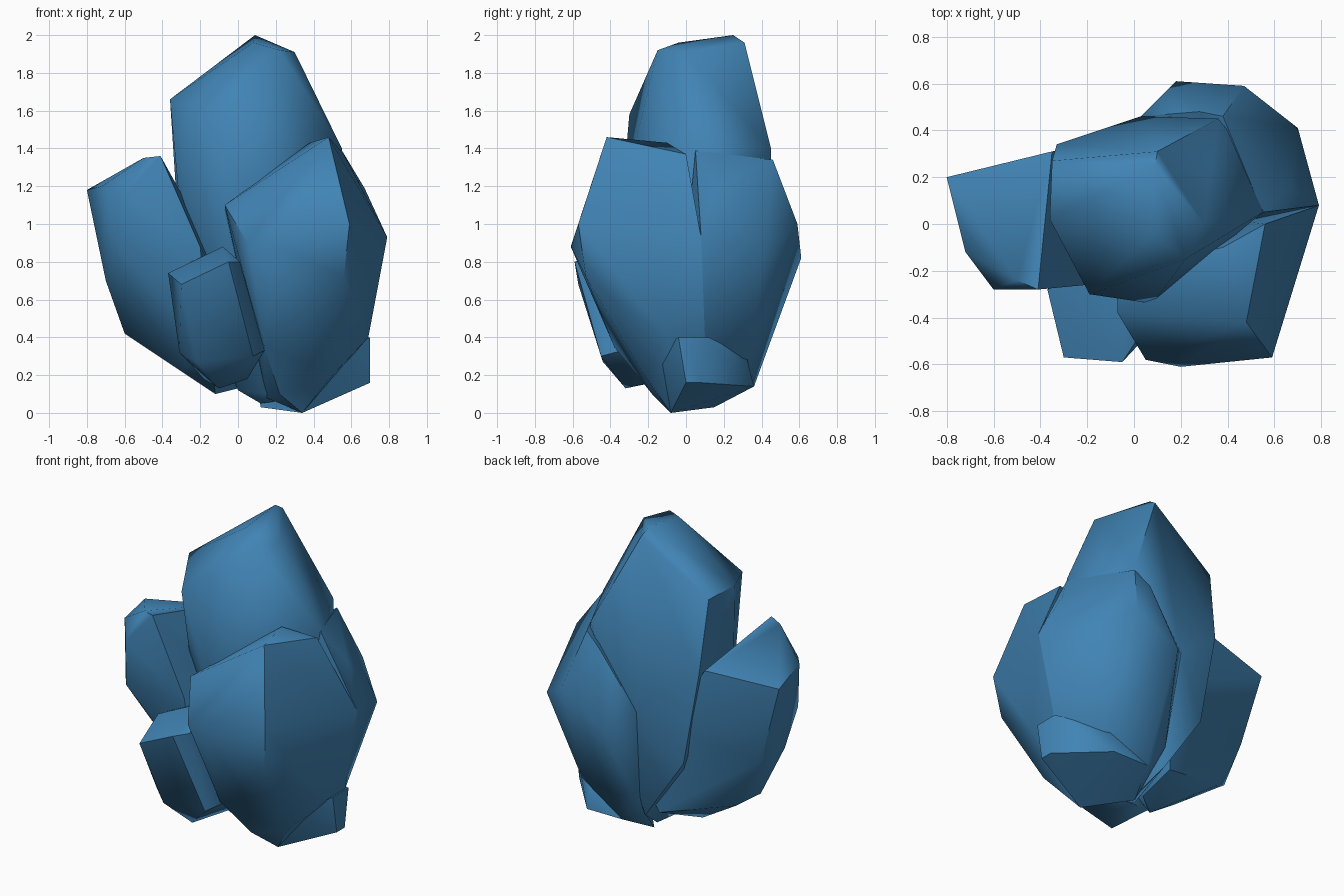
import bpy
import bmesh
import math
from mathutils import Vector

# Remove the default cube
default_cube = bpy.data.objects.get("Cube")
if default_cube:
    bpy.data.objects.remove(default_cube, do_unlink=True)

# One blue mineral colour
blue = bpy.data.materials.new("crystal blue")
blue.use_nodes = True
colour = (0.052, 0.23, 0.46, 1)
blue.diffuse_color = colour
blue.node_tree.nodes["Principled BSDF"].inputs["Base Color"].default_value = colour
blue.node_tree.nodes["Principled BSDF"].inputs["Roughness"].default_value = 0.6


def make_shard(name, *rings):
    """Wrap a convex skin around a few corner rings given in hundredths."""
    shard_mesh = bpy.data.meshes.new(name)
    bm = bmesh.new()
    for ring in rings:
        for corner in ring:
            bm.verts.new(Vector(corner) / 100)
    hull = bmesh.ops.convex_hull(bm, input=bm.verts[:])
    unused = [v for v in hull["geom_interior"] if isinstance(v, bmesh.types.BMVert)]
    bmesh.ops.delete(bm, geom=unused, context="VERTS")
    # Merge nearly flat triangles into broad facets
    bmesh.ops.dissolve_limit(
        bm, angle_limit=math.radians(4), verts=bm.verts[:], edges=bm.edges[:])
    bmesh.ops.recalc_face_normals(bm, faces=bm.faces[:])
    bm.to_mesh(shard_mesh)
    bm.free()
    shard_mesh.materials.append(blue)
    shard = bpy.data.objects.new(name, shard_mesh)
    bpy.context.collection.objects.link(shard)

    # Soft facets with the strong ridges kept crisp
    bpy.ops.object.select_all(action="DESELECT")
    shard.select_set(True)
    bpy.context.view_layer.objects.active = shard
    bpy.ops.object.shade_smooth_by_angle(angle=math.radians(50))
    return shard


# Tall shard: slanted tip, shoulder, root
tip = [(-36, 2, 166), (-35, 27, 166), (9, 25, 200), (10, 31, 196),
       (8, -4, 196), (22, -15, 192), (30, 0, 191)]
shoulder = [(-19, -30, 158), (12, -27, 148), (55, 5, 140), (36, 45, 140),
            (-33, 34, 120), (-30, -5, 100), (8, -34, 112)]
root = [(3, 46, 92), (-22, 34, 60), (60, 15, 100), (12, 12, 5),
        (34, 0, 8), (5, 34, 20), (0, 0, 12)]
make_shard("tall_shard", tip, shoulder, root)

# Wide shoulder shard hugging the back of the tall one
crest = [(55, 5, 139), (38, 46, 134), (28, 48, 126), (67, 15, 119), (3, 46, 91)]
belly = [(18, 61, 82), (47, 59, 100), (70, 41, 84), (79, 8, 93)]
root = [(12, 15, 3), (34, -8, 2), (69, 10, 40),
        (20, 36, 14), (8, 38, 30), (50, 34, 32)]
make_shard("back_shoulder_shard", crest, belly, root)

# Broad shard at the front
tip = [(48, -42, 146), (38, -10, 143), (-7, -38, 110), (-7, -20, 108)]
belly = [(5, -58, 90), (20, -61, 88), (59, -57, 100), (79, 8, 93),
         (4, -46, 70), (56, -53, 72), (56, 0, 137)]
root = [(14, -38, 35), (22, -18, 10), (34, -8, 0), (69, 10, 40),
        (69, -10, 40), (50, -22, 20), (15, 5, 8)]
make_shard("broad_front_shard", tip, belly, root)

# Chipped foot under the two wide shards
foot_top = [(70, -4, 40), (70, 12, 40), (50, -18, 30), (45, 32, 30), (20, 30, 30)]
foot_base = [(70, 0, 16), (70, 8, 16), (45, 36, 14), (20, 36, 14),
             (12, 15, 3), (28, 0, 2), (34, -8, 0)]
make_shard("chipped_foot", foot_top, foot_base)

# Leaning shard on the side
tip = [(-80, 20, 118), (-68, 21, 119), (-35, 31, 122), (-72, -12, 120),
       (-60, -28, 115), (-50, -24, 135), (-41, -28, 136)]
belly = [(-70, 0, 70), (-62, -25, 85), (-32, -25, 115), (-20, -26, 88),
         (-10, 37, 80), (-66, 18, 68)]
root = [(-60, 10, 42), (-48, 18, 34), (-30, 0, 22), (-12, 0, 10),
        (0, 8, 13), (-2, 30, 22), (4, 37, 45), (-15, -20, 35)]
make_shard("leaning_side_shard", tip, belly, root)

# Small shard at the front
tip = [(-37, -28, 74), (-30, -57, 68), (-5, -59, 80), (1, -50, 80),
       (-8, -28, 88), (-12, -15, 84)]
root = [(-31, -38, 32), (-22, -44, 27), (8, -45, 30), (14, -34, 33),
        (-10, -32, 13), (-18, -8, 18), (5, -10, 18)]
make_shard("small_front_shard", tip, root)
